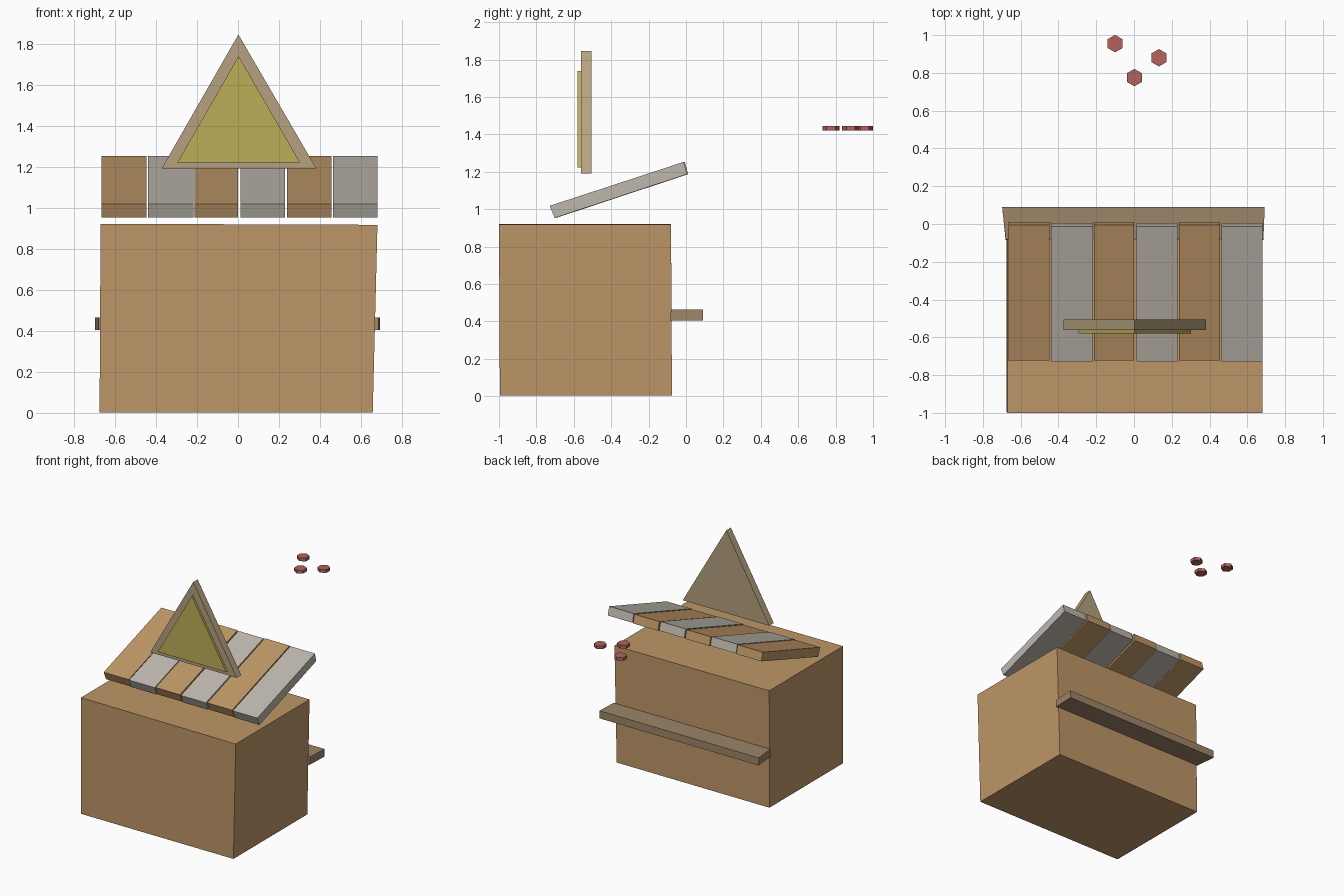
import bpy, bmesh
from math import sin, cos, pi

if "Cube" in bpy.data.objects:
    bpy.data.objects.remove(bpy.data.objects["Cube"])


def material(name, r, g, b):
    m = bpy.data.materials.new(name)
    m.diffuse_color = (*[(c / 255) ** 2.2 for c in (r, g, b)], 1)
    m.use_nodes = True
    m.node_tree.nodes["Principled BSDF"].inputs["Base Color"].default_value = m.diffuse_color
    return m


WOOD = material("wood", 188, 149, 103)
PLANK = material("orange_plank", 190, 150, 103)
PALE = material("pale_plank", 188, 182, 172)
SHELF = material("shelf_wood", 156, 131, 104)
FRAME = material("sign_frame", 180, 160, 127)
YELLOW = material("sign_yellow", 187, 172, 88)
RED = material("coin_red", 178, 98, 94)


def loft(name, start, end, mat):
    """Solid joining two matching outlines of 3D points."""
    bm = bmesh.new()
    a = [bm.verts.new(p) for p in start]
    b = [bm.verts.new(p) for p in end]
    n = len(a)
    bm.faces.new(a)
    bm.faces.new(b[::-1])
    for i in range(n):
        j = (i + 1) % n
        bm.faces.new((a[j], a[i], b[i], b[j]))
    bmesh.ops.recalc_face_normals(bm, faces=bm.faces)
    mesh = bpy.data.meshes.new(name)
    bm.to_mesh(mesh)
    bm.free()
    mesh.materials.append(mat)
    obj = bpy.data.objects.new(name, mesh)
    bpy.context.collection.objects.link(obj)
    return obj


def rect(x0, x1, y0, y1, z):
    return [(x0, y0, z), (x1, y0, z), (x1, y1, z), (x0, y1, z)]


# Slightly uneven stall body
loft("stall_body", rect(-0.675, 0.657, -0.995, -0.075, 0.003),
     [(-0.67, -1, 0.922), (0.68, -1, 0.917),
      (0.68, -0.08, 0.917), (-0.67, -0.08, 0.922)], WOOD)

# Counter shelf on the back, flaring outwards
loft("counter_shelf",
     [(-0.68, -0.085, 0.405), (0.685, -0.085, 0.405),
      (0.692, 0.09, 0.405), (-0.698, 0.09, 0.405)],
     [(-0.68, -0.08, 0.465), (0.685, -0.08, 0.465),
      (0.692, 0.09, 0.465), (-0.698, 0.09, 0.465)], SHELF)

# Sloping awning of alternating planks
profile = [(-0.70, 0.953), (0.007, 1.187), (-0.01, 1.253), (-0.727, 1.018)]
spans = [(-0.665, -0.447), (-0.44, -0.217), (-0.212, 0.0),
         (0.012, 0.23), (0.238, 0.455), (0.464, 0.679)]
for i, (x0, x1) in enumerate(spans):
    shift = 0.004 if i % 2 == 0 else -0.002
    ends = [[(x, y + shift, z) for y, z in profile] for x in (x0, x1)]
    loft(f"awning_plank_{i + 1}", *ends, PLANK if i % 2 == 0 else PALE)


# Triangular sign: frame board and raised front panel
def triangle(x0, x1, apex, z0, z1, y):
    return [(x0, y, z0), (x1, y, z0), (apex, y, z1)]


loft("sign_frame", triangle(-0.372, 0.382, 0.002, 1.192, 1.845, -0.562),
     triangle(-0.372, 0.382, 0.002, 1.192, 1.845, -0.505), FRAME)
loft("sign_panel", triangle(-0.295, 0.302, 0.003, 1.222, 1.74, -0.579),
     triangle(-0.295, 0.302, 0.003, 1.222, 1.74, -0.555), YELLOW)

# Three hexagonal coins floating behind the counter
for i, (cx, cy) in enumerate([(-0.10, 0.955), (0.132, 0.88), (0.002, 0.775)]):
    rings = [[(cx + 0.046 * cos(pi / 6 + k * pi / 3),
               cy + 0.046 * sin(pi / 6 + k * pi / 3), z) for k in range(6)]
             for z in (1.421, 1.446)]
    loft(f"coin_{i + 1}", *rings, RED)
